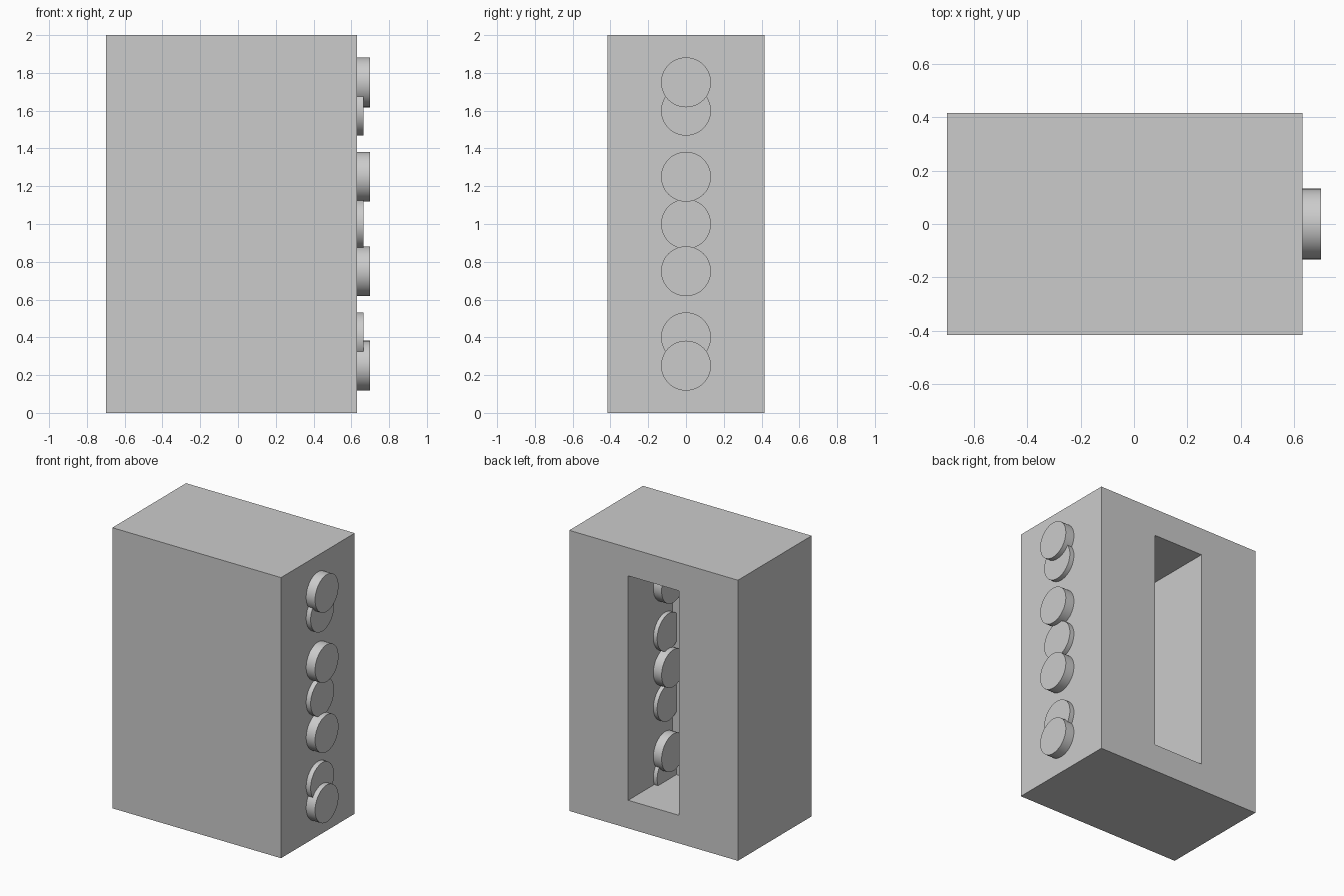
import bpy, bmesh, math
from mathutils import Vector, Matrix

if "Cube" in bpy.data.objects:
    bpy.data.objects.remove(bpy.data.objects["Cube"], do_unlink=True)

grey = bpy.data.materials.new("plain_grey")
grey.use_nodes = True
grey.diffuse_color = (0.6, 0.6, 0.6, 1)
grey.node_tree.nodes["Principled BSDF"].inputs["Base Color"].default_value = (0.6, 0.6, 0.6, 1)

# Block with a deep rectangular pocket in the back
CENTRE = Vector((-0.035, 0, 1))
SIZE = Vector((1.33, 0.83, 2))
POCKET_W, POCKET_H, POCKET_D = 0.4, 1.6, 0.5

bm = bmesh.new()
bmesh.ops.create_cube(bm, size=1)
bmesh.ops.scale(bm, vec=SIZE, verts=bm.verts)
back = max(bm.faces, key=lambda f: f.calc_center_median().y)
bmesh.ops.inset_individual(bm, faces=[back], thickness=0.1)
for v in back.verts:
    v.co.x = math.copysign(POCKET_W / 2, v.co.x)
    v.co.z = math.copysign(POCKET_H / 2, v.co.z)
floor = bmesh.ops.extrude_discrete_faces(bm, faces=[back])["faces"][0]
bmesh.ops.translate(bm, vec=(0, -POCKET_D, 0), verts=floor.verts)
bmesh.ops.translate(bm, vec=CENTRE, verts=bm.verts)
bmesh.ops.recalc_face_normals(bm, faces=bm.faces)
mesh = bpy.data.meshes.new("block")
bm.to_mesh(mesh)
bm.free()
mesh.materials.append(grey)
bpy.context.collection.objects.link(bpy.data.objects.new("block", mesh))


# Sliding pins that pass through the side wall into the pocket
def add_pin(name, z, outer_x, length=0.565, radius=0.132):
    bpy.ops.mesh.primitive_cylinder_add(
        vertices=48, radius=radius, depth=length,
        location=(outer_x - length / 2, 0, z), rotation=(0, math.pi / 2, 0))
    pin = bpy.context.object
    pin.name = name
    pin.data.materials.append(grey)
    bpy.ops.object.shade_smooth_by_angle(angle=math.radians(30))


for i, z in enumerate((0.25, 0.75, 1.25, 1.75)):
    add_pin(f"outer_pin_{i + 1}", z, 0.7)
for i, z in enumerate((0.4, 1.0, 1.6)):
    add_pin(f"inner_pin_{i + 1}", z, 0.665)
